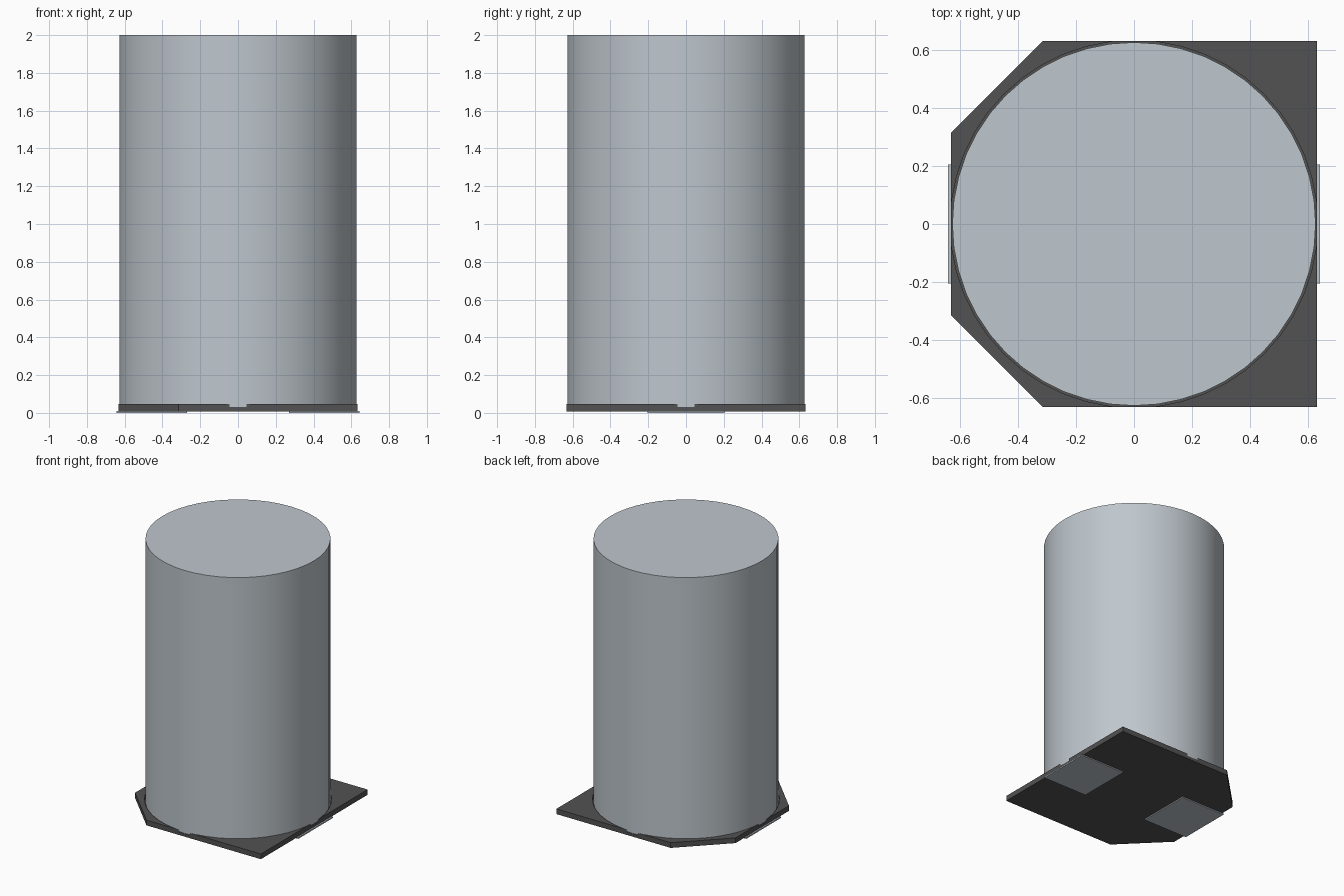
import bpy
import bmesh
import math

if "Cube" in bpy.data.objects:
    bpy.data.objects.remove(bpy.data.objects["Cube"], do_unlink=True)


def make_material(name, colour):
    mat = bpy.data.materials.new(name)
    mat.use_nodes = True
    mat.diffuse_color = colour
    mat.node_tree.nodes["Principled BSDF"].inputs["Base Color"].default_value = colour
    return mat


aluminium = make_material("aluminium grey", (0.52, 0.57, 0.61, 1))
plastic = make_material("dark plastic", (0.085, 0.085, 0.085, 1))


def prism(name, outline, bottom, top, mat):
    """Extrude a flat outline from bottom to top."""
    bm = bmesh.new()
    face = bm.faces.new([bm.verts.new((x, y, bottom)) for x, y in outline])
    side = bmesh.ops.extrude_face_region(bm, geom=[face])["geom"]
    moved = [v for v in side if isinstance(v, bmesh.types.BMVert)]
    bmesh.ops.translate(bm, verts=moved, vec=(0, 0, top - bottom))
    bmesh.ops.recalc_face_normals(bm, faces=bm.faces)
    mesh = bpy.data.meshes.new(name)
    bm.to_mesh(mesh)
    bm.free()
    mesh.materials.append(mat)
    obj = bpy.data.objects.new(name, mesh)
    bpy.context.collection.objects.link(obj)
    return obj


def circle(radius, sides=48):
    return [(radius * math.cos(math.tau * i / sides),
             radius * math.sin(math.tau * i / sides)) for i in range(sides)]


def activate(obj):
    bpy.ops.object.select_all(action="DESELECT")
    obj.select_set(True)
    bpy.context.view_layer.objects.active = obj


# Base plate with two clipped corners
half = 0.632
clip = half / 2
base = prism("base_plate",
             [(half, -half), (half, half), (-clip, half),
              (-half, clip), (-half, -clip), (-clip, -half)],
             0.008, 0.047, plastic)

# Round seat for the can, breaking through the middle of each side
seat = 0.03
cutter = prism("seat_cutter", circle(0.635), seat, 0.1, plastic)
cutter.hide_render = True
cut = base.modifiers.new("seat", "BOOLEAN")
cut.operation = "DIFFERENCE"
cut.solver = "EXACT"
cut.object = cutter
activate(base)
bpy.ops.object.modifier_apply(modifier=cut.name)
bpy.data.objects.remove(cutter, do_unlink=True)

# Cylindrical can
can = prism("can", circle(0.628), seat, 2.0, aluminium)
activate(can)
bpy.ops.object.shade_smooth_by_angle(angle=math.radians(30))

# Solder terminals under the left and right sides
for name, sign in (("left_terminal", 1), ("right_terminal", -1)):
    inner, outer, width = 0.27 * sign, 0.643 * sign, 0.205
    prism(name, [(inner, -width), (outer, -width), (outer, width), (inner, width)],
          0.0, 0.01, aluminium)
